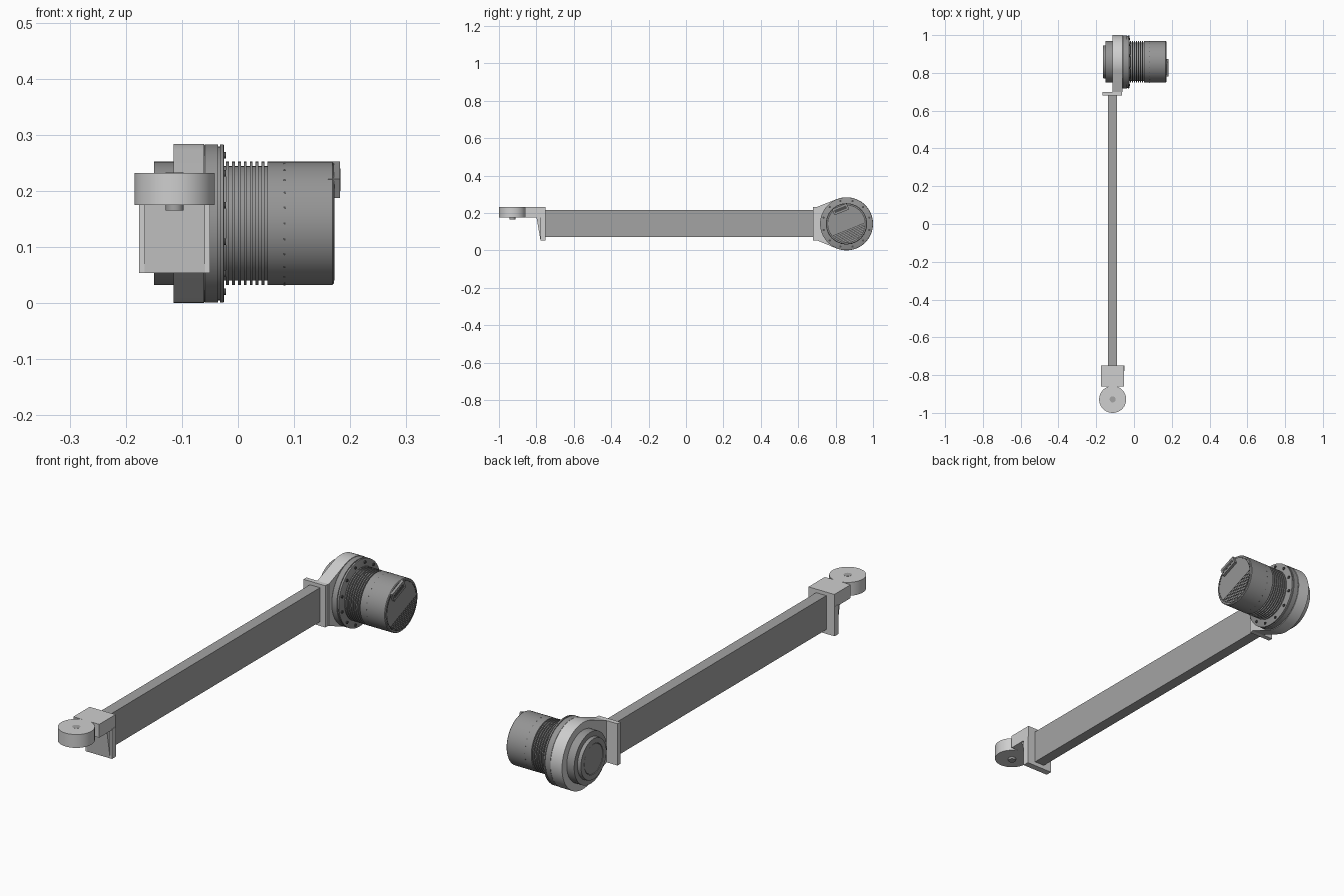
import bpy, bmesh, math
from mathutils import Matrix, Vector

if "Cube" in bpy.data.objects:
    bpy.data.objects.remove(bpy.data.objects["Cube"], do_unlink=True)


def material(name, v):
    m = bpy.data.materials.new(name)
    m.use_nodes = True
    m.diffuse_color = (v, v, v, 1)
    m.node_tree.nodes["Principled BSDF"].inputs["Base Color"].default_value = (v, v, v, 1)
    return m


LIGHT = material("light grey", 0.62)
MID = material("mid grey", 0.37)
MOTOR = material("motor grey", 0.3)
DARK = material("dark grey", 0.08)

AXIS = Vector((0, 0.858, 0.142))   # motor axis runs along x
TILT = math.radians(22)            # tilt of the details on the motor's end
ARM_X = -0.113


def finish(name, bm, mat, smooth=False):
    bmesh.ops.recalc_face_normals(bm, faces=bm.faces)
    mesh = bpy.data.meshes.new(name)
    bm.to_mesh(mesh)
    bm.free()
    ob = bpy.data.objects.new(name, mesh)
    bpy.context.collection.objects.link(ob)
    mesh.materials.append(mat)
    if smooth:
        bpy.ops.object.select_all(action="DESELECT")
        ob.select_set(True)
        bpy.context.view_layer.objects.active = ob
        bpy.ops.object.shade_smooth_by_angle(angle=math.radians(30))
    return ob


def add_box(bm, lo, hi, matrix=Matrix()):
    lo, hi = Vector(lo), Vector(hi)
    size = Matrix.Diagonal((*(hi - lo), 1))
    bmesh.ops.create_cube(bm, size=1, matrix=matrix @ Matrix.Translation((lo + hi) / 2) @ size)


def box(name, lo, hi, mat, matrix=Matrix()):
    bm = bmesh.new()
    add_box(bm, lo, hi, matrix)
    return finish(name, bm, mat)


def prism(name, outline, x0, x1, mat, smooth=False):
    """Extrude a (y, z) outline along x."""
    bm = bmesh.new()
    face = bm.faces.new([bm.verts.new((x0, y, z)) for y, z in outline])
    ext = bmesh.ops.extrude_face_region(bm, geom=[face])
    verts = [g for g in ext["geom"] if isinstance(g, bmesh.types.BMVert)]
    bmesh.ops.translate(bm, verts=verts, vec=(x1 - x0, 0, 0))
    return finish(name, bm, mat, smooth)


def lathe(name, profile, mat, steps=72):
    """Spin an (x, radius) profile around the motor axis."""
    bm = bmesh.new()
    verts = [bm.verts.new(AXIS + Vector((x, 0, r))) for x, r in profile]
    edges = [bm.edges.new(pair) for pair in zip(verts, verts[1:])]
    bmesh.ops.spin(bm, geom=verts + edges, cent=AXIS, axis=(1, 0, 0),
                   angle=math.tau, steps=steps)
    bmesh.ops.remove_doubles(bm, verts=bm.verts, dist=1e-5)
    return finish(name, bm, mat, True)


def add_disc(bm, r, depth, matrix, segments=12):
    bmesh.ops.create_cone(bm, cap_ends=True, segments=segments, radius1=r, radius2=r,
                          depth=depth, matrix=matrix)


# Long rectangular arm
box("arm_beam", (-0.137, -0.75, 0.072), (-0.089, 0.685, 0.217), MID)

# Front bracket: eye, block, gusset, end plate and pin
bm = bmesh.new()
add_disc(bm, 0.0715, 0.057, Matrix.Translation((ARM_X, -0.9285, 0.2035)), 64)
finish("front_eye", bm, LIGHT, True)
box("front_block", (-0.175, -0.86, 0.175), (-0.053, -0.75, 0.232), LIGHT)
prism("front_gusset", [(-0.80, 0.18), (-0.778, 0.054), (-0.755, 0.054), (-0.755, 0.18)],
      -0.167, -0.059, LIGHT)
box("front_end_plate", (-0.176, -0.778, 0.054), (-0.05, -0.75, 0.18), LIGHT)
bm = bmesh.new()
add_disc(bm, 0.016, 0.067, Matrix.Translation((ARM_X, -0.9285, 0.199)), 32)
finish("pivot_pin", bm, MID, True)

# Rear mount: plate and tapered neck running into the motor collar
box("rear_plate", (-0.167, 0.68, 0.054), (-0.064, 0.7, 0.232), LIGHT)
a0 = math.radians(112)
outline = [(0.699, 0.054), (0.699, 0.232)]
for i in range(49):
    a = a0 - 2 * a0 * i / 48
    outline.append((AXIS.y + 0.142 * math.cos(a), AXIS.z + 0.142 * math.sin(a)))
prism("rear_collar", outline, -0.115, -0.061, LIGHT, True)

# Stepped cap on the outer side
lathe("outer_cap", [(-0.11, 0), (-0.11, 0.11), (-0.15, 0.11), (-0.15, 0.088),
                    (-0.165, 0.086), (-0.165, 0.064), (-0.160, 0.064), (-0.160, 0)], MOTOR)
lathe("cap_centre", [(-0.155, 0), (-0.155, 0.062), (-0.164, 0.062), (-0.164, 0)], MOTOR)

# Motor flange with a groove
lathe("motor_flange", [(-0.061, 0), (-0.061, 0.139), (-0.059, 0.141), (-0.036, 0.141),
                       (-0.036, 0.137), (-0.032, 0.137), (-0.032, 0.141),
                       (-0.026, 0.141), (-0.025, 0.139), (-0.025, 0)], MOTOR)
bm = bmesh.new()
for i in range(12):
    spot = Matrix.Rotation(math.tau * (i + 0.5) / 12, 4, "X") @ Matrix.Translation((-0.024, 0, 0.126))
    add_disc(bm, 0.006, 0.006, Matrix.Translation(AXIS) @ spot @ Matrix.Rotation(math.pi / 2, 4, "Y"))
finish("flange_screws", bm, DARK)

# Cooling fins
profile = [(-0.026, 0), (-0.026, 0.102)]
for i in range(8):
    x = -0.021 + i * 0.0105
    profile += [(x, 0.102), (x, 0.11), (x + 0.005, 0.11), (x + 0.005, 0.102)]
profile += [(0.06, 0.102), (0.06, 0)]
lathe("cooling_fins", profile, MOTOR)

# Motor can with a chamfered end and a seam ring
lathe("motor_can", [(0.054, 0), (0.054, 0.11), (0.168, 0.11), (0.171, 0.107),
                    (0.171, 0)], MOTOR)
lathe("end_seam", [(0.170, 0.098), (0.172, 0.098), (0.172, 0.102), (0.170, 0.102)], DARK)

# Small holes round the can
bm = bmesh.new()
for i in range(24):
    spot = Matrix.Rotation(math.tau * i / 24, 4, "X") @ Matrix.Translation((0.083, 0, 0.1095))
    add_disc(bm, 0.002, 0.002, Matrix.Translation(AXIS) @ spot, 8)
finish("can_holes", bm, DARK)

# Vent slots across the lower part of the end
end = Matrix.Translation(AXIS) @ Matrix.Rotation(TILT, 4, "X")
bm = bmesh.new()
for i in range(8):
    v = -0.032 - i * 0.0082
    half = math.sqrt(0.097 ** 2 - v ** 2)
    add_box(bm, (0.17, -half, v - 0.0018), (0.1718, half, v + 0.0018), end)
finish("end_vents", bm, DARK)

# Connector on the end
box("connector", (0.16, -0.042, 0.066), (0.182, 0.042, 0.102), MOTOR, end)
box("connector_socket", (0.181, -0.034, 0.076), (0.1826, 0.034, 0.092), DARK, end)
